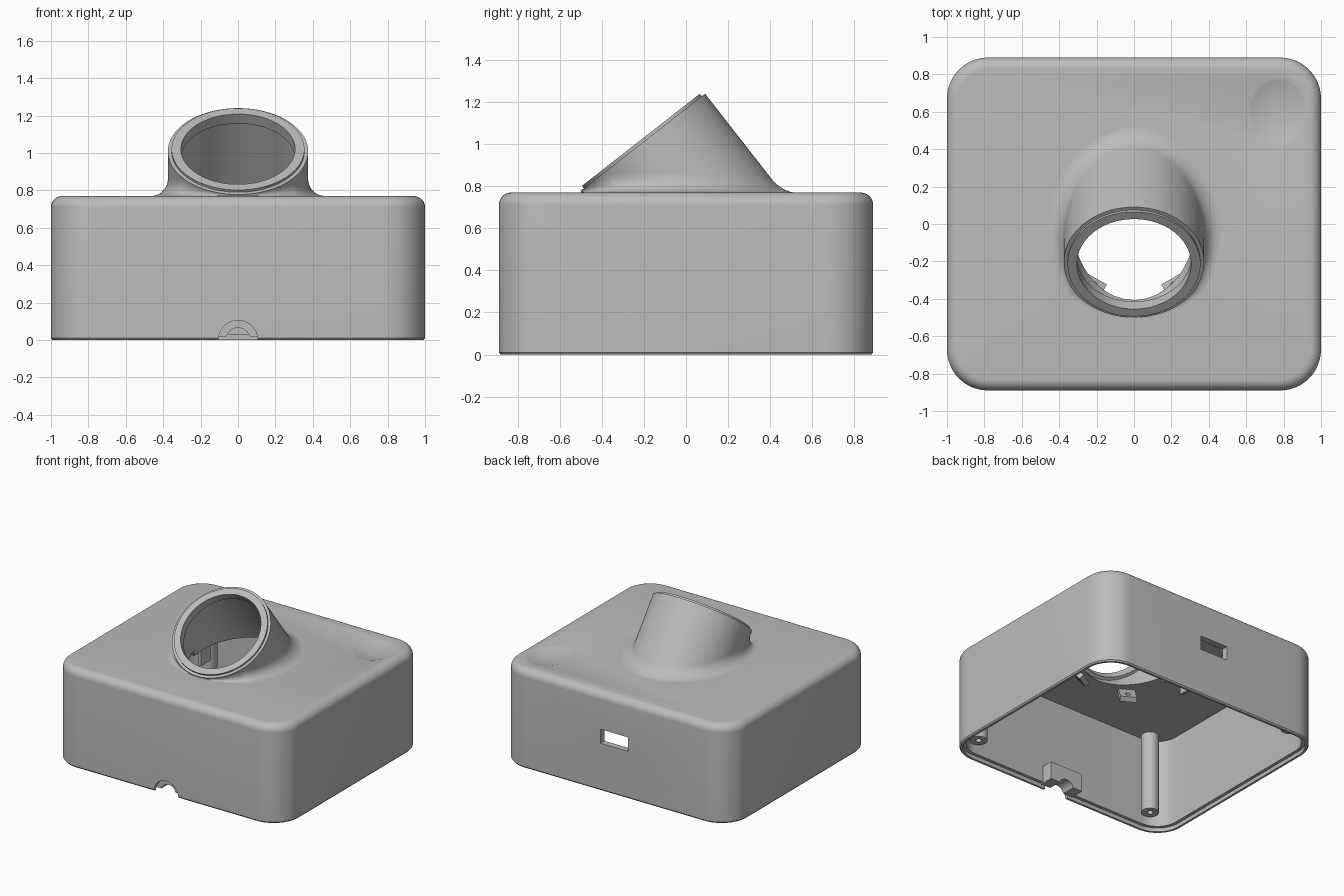
import bpy, bmesh
from math import sin, cos, pi, radians, hypot
from mathutils import Matrix, Vector

if "Cube" in bpy.data.objects:
    bpy.data.objects.remove(bpy.data.objects["Cube"], do_unlink=True)

GREY = (0.5, 0.5, 0.5, 1)
grey = bpy.data.materials.new("grey_plastic")
grey.use_nodes = True
grey.diffuse_color = GREY
grey.node_tree.nodes["Principled BSDF"].inputs["Base Color"].default_value = GREY

TOP, CEILING, WALL = 0.77, 0.73, 0.05
HX, HY, CORNER, EDGE = 1.0, 0.89, 0.22, 0.06
TILT = radians(38)
TUBE_R, BORE_R = 0.375, 0.33
FACE = Vector((0, -0.205, 1.009))
TUBE = Matrix.Translation(FACE) @ Matrix.Rotation(TILT, 4, 'X')
ALONG_Y = Matrix.Rotation(pi / 2, 4, 'X')


def make(name, bm):
    bmesh.ops.recalc_face_normals(bm, faces=bm.faces)
    mesh = bpy.data.meshes.new(name)
    bm.to_mesh(mesh)
    bm.free()
    mesh.materials.append(grey)
    obj = bpy.data.objects.new(name, mesh)
    bpy.context.collection.objects.link(obj)
    return obj


def loft(name, rings, caps=True):
    bm = bmesh.new()
    rows = [[bm.verts.new(p) for p in ring] for ring in rings]
    n = len(rows[0])
    for a, b in zip(rows, rows[1:]):
        for i in range(n):
            j = (i + 1) % n
            bm.faces.new((a[i], a[j], b[j], b[i]))
    if caps:
        bm.faces.new(rows[0])
        bm.faces.new(rows[-1])
    return make(name, bm)


def cylinder(name, r, z0, z1, matrix=Matrix(), segments=96):
    bm = bmesh.new()
    bmesh.ops.create_cone(bm, cap_ends=True, segments=segments, radius1=r, radius2=r,
                          depth=z1 - z0,
                          matrix=matrix @ Matrix.Translation((0, 0, (z0 + z1) / 2)))
    return make(name, bm)


def block(name, size, matrix):
    bm = bmesh.new()
    bmesh.ops.create_cube(bm, size=1, matrix=matrix @ Matrix.Diagonal((*size, 1)))
    return make(name, bm)


def combine(target, tool, operation):
    mod = target.modifiers.new("cut", 'BOOLEAN')
    mod.operation, mod.solver, mod.object = operation, 'EXACT', tool
    bpy.context.view_layer.objects.active = target
    bpy.ops.object.modifier_apply(modifier=mod.name)
    bpy.data.objects.remove(tool, do_unlink=True)


def add(target, tool):
    combine(target, tool, 'UNION')


def cut(target, tool):
    combine(target, tool, 'DIFFERENCE')


def rounded_ring(inset, z, steps=12):
    ring, r = [], CORNER - inset
    for q, (sx, sy) in enumerate(((1, 1), (-1, 1), (-1, -1), (1, -1))):
        for i in range(steps + 1):
            a = (q + i / steps) * pi / 2
            ring.append((sx * (HX - CORNER) + r * cos(a), sy * (HY - CORNER) + r * sin(a), z))
    return ring


def tube_section(r, t, h, out=0):
    # Point on the level slice through the tilted tube, h above the top panel
    a, b = r, r / cos(TILT)
    centre = FACE.y + (FACE.z - TOP - h) * sin(TILT) / cos(TILT)
    nx, ny = cos(t) / a, sin(t) / b
    k = out / hypot(nx, ny)
    return (a * cos(t) + nx * k, centre + b * sin(t) + ny * k, TOP + h)


# Rounded case with a soft top edge, joined to the tilted tube
layers = [(0.008, 0), (0, 0.01)]
for i in range(9):
    a = i / 8 * pi / 2
    layers.append((EDGE * (1 - cos(a)), TOP - EDGE + EDGE * sin(a)))
case = loft("case", [rounded_ring(*layer) for layer in layers])
add(case, cylinder("tube", TUBE_R, -0.75, 0, TUBE))
add(case, cylinder("tube_rim", 0.355, -0.1, 0.015, TUBE))

# Hollow inside with a stepped lower rim, then the bore and its front lip
cavity = [(0.025, -0.1), (0.025, 0.03), (WALL, 0.03), (WALL, CEILING)]
cut(case, loft("cavity", [rounded_ring(*layer) for layer in cavity]))
cut(case, cylinder("bore", BORE_R, -0.85, -0.05, TUBE))
cut(case, cylinder("lip_bore", 0.305, -0.1, 0.1, TUBE))

# Shallow finger dish in the top
bm = bmesh.new()
bmesh.ops.create_uvsphere(bm, u_segments=96, v_segments=96, radius=0.5,
                          matrix=Matrix.Translation((0.77, 0.6, TOP + 0.475))
                          @ Matrix.Diagonal((1, 1.15, 1, 1)))
cut(case, make("dish", bm))

# Back port
cut(case, block("port", (0.24, 0.2, 0.11), Matrix.Translation((0, HY, 0.425))))

# Cable clamp and stepped cable notch at the front
add(case, block("clamp", (0.29, 0.11, 0.14), Matrix.Translation((0, -0.805, 0.09))))
cut(case, cylinder("notch", 0.105, 0.86, 1, ALONG_Y, 48))
cut(case, cylinder("cable_hole", 0.065, 0.7, 1, ALONG_Y, 48))

# Corner screw posts
for sx in (-1, 1):
    for sy in (-1, 1):
        spot = Matrix.Translation((sx * 0.8, sy * 0.775, 0))
        add(case, cylinder("post", 0.064, 0.1, 0.75, spot, 32))
        cut(case, cylinder("screw_hole", 0.022, 0, 0.3, spot, 24))

# Concave fillet blending the tube into the top, fading out at the front
rings = []
for k in range(11):
    phi = k / 10 * pi / 2
    ring = []
    for i in range(128):
        t = i / 128 * 2 * pi
        y = tube_section(TUBE_R, t, 0)[1]
        room = FACE.z - TOP + (y - FACE.y) * sin(TILT) / cos(TILT)
        r = min(0.09 - 0.03 * max(0, sin(t)), 0.6 * room)
        ring.append(tube_section(TUBE_R, t, r * (1 - cos(phi)) + 0.0005, r * (1 - sin(phi))))
    rings.append(ring)
fillet = loft("tube_fillet", rings, caps=False)

# Curved rib under the ceiling, behind the bore
rib_rings = []
for i in range(41):
    t = radians(-15 + 210 * i / 40)
    rib_rings.append([tube_section(r, t, h) for r, h in
                      ((0.335, -0.03), (0.335, -0.08), (0.36, -0.08), (0.36, -0.03))])
parts = [case, fillet, loft("bore_rib", rib_rings)]

# Display mounting tabs with screw holes
for side, sx in (("right", -1), ("left", 1)):
    place = (Matrix.Translation((sx * 0.23, -0.35, 0.67)) @ Matrix.Rotation(sx * radians(30), 4, 'Z')
             @ Matrix.Rotation(TILT, 4, 'X'))
    tab = block(side + "_tab", (0.12, 0.04, 0.16), place)
    cut(tab, cylinder("tab_hole", 0.02, -0.1, 0.1,
                      place @ Matrix.Translation((0, 0, -0.03)) @ ALONG_Y, 24))
    parts.append(tab)

# Board support plates hanging from the ceiling
for name, x, y in (("inner_plate", -0.38, 0.13), ("outer_plate", -0.52, 0.24)):
    parts.append(block(name, (0.02, 0.12, 0.2), Matrix.Translation((x, y, 0.64))))

bpy.ops.object.select_all(action='DESELECT')
for obj in parts:
    obj.select_set(True)
bpy.context.view_layer.objects.active = case
bpy.ops.object.shade_smooth_by_angle(angle=radians(30))
